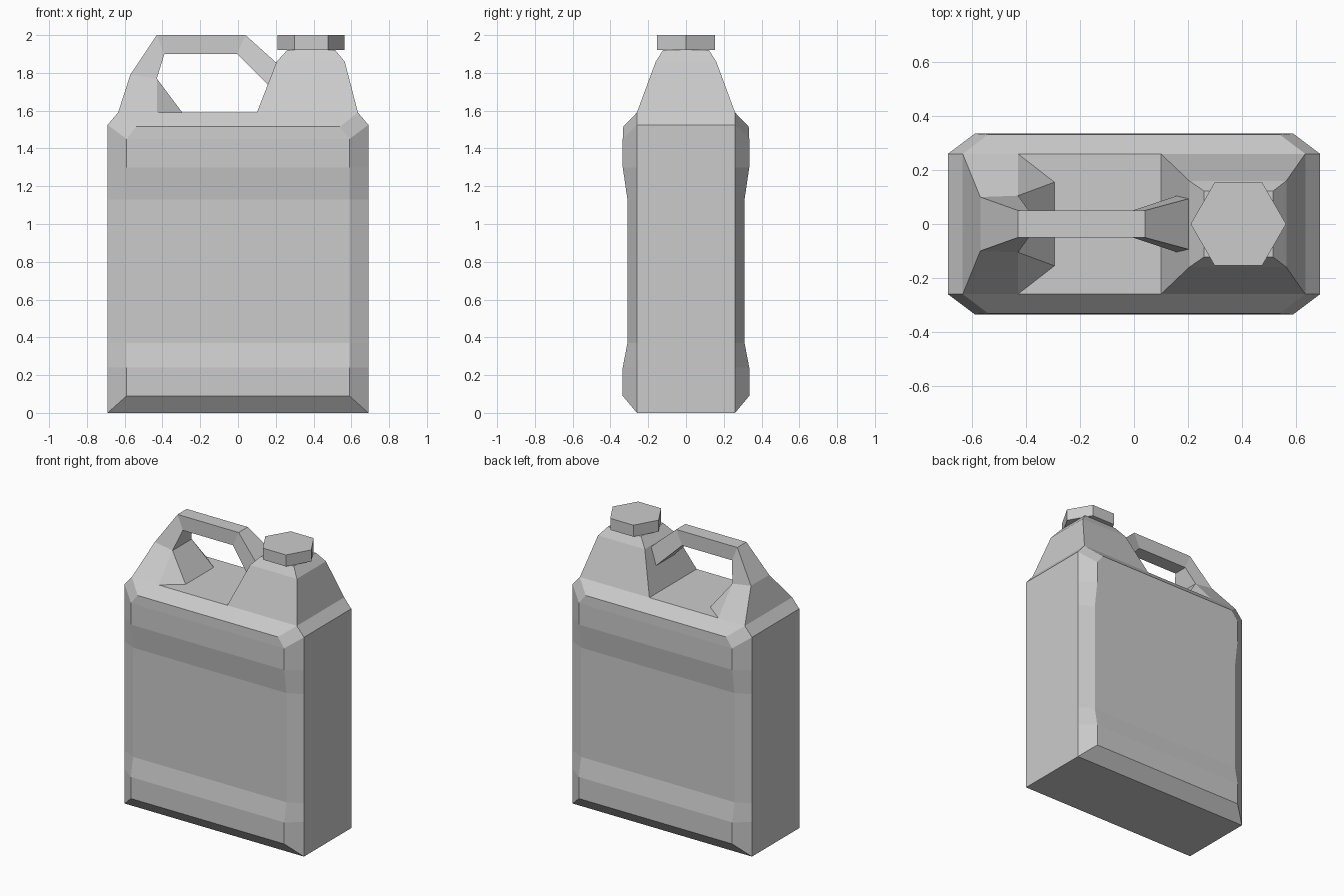
import bpy
import bmesh
from math import cos, sin, pi

if "Cube" in bpy.data.objects:
    bpy.data.objects.remove(bpy.data.objects["Cube"], do_unlink=True)

GREY = (0.6, 0.6, 0.6, 1.0)
plastic = bpy.data.materials.new("grey_plastic")
plastic.use_nodes = True
plastic.diffuse_color = GREY
plastic.node_tree.nodes["Principled BSDF"].inputs["Base Color"].default_value = GREY


def loft(name, rings, start_faces=(), end_faces=()):
    """Join equal rings of points with quads, then close the ends with the given faces."""
    bm = bmesh.new()
    rows = [[bm.verts.new(p) for p in ring] for ring in rings]
    n = len(rows[0])
    for a, b in zip(rows, rows[1:]):
        for i in range(n):
            j = (i + 1) % n
            bm.faces.new((a[i], a[j], b[j], b[i]))
    for row, faces in ((rows[0], start_faces), (rows[-1], end_faces)):
        for face in faces:
            bm.faces.new([row[i] for i in face])
    # merge collapsed points so that triangles stay clean
    bmesh.ops.remove_doubles(bm, verts=bm.verts, dist=0.0001)
    bmesh.ops.recalc_face_normals(bm, faces=bm.faces)
    mesh = bpy.data.meshes.new(name)
    bm.to_mesh(mesh)
    bm.free()
    mesh.materials.append(plastic)
    obj = bpy.data.objects.new(name, mesh)
    bpy.context.collection.objects.link(obj)
    return obj


def rectangle(x0, x1, y, z0, z1=None):
    z1 = z0 if z1 is None else z1
    return [(x0, -y, z0), (x1, -y, z1), (x1, y, z1), (x0, y, z0)]


# Body: straight narrow sides, front and back panels with raised bands
def body_ring(side_x, side_z, panel_x, panel_y, panel_z):
    s, p = 0.26, panel_y
    return [(side_x, -s, side_z), (side_x, s, side_z),
            (panel_x, p, panel_z), (-panel_x, p, panel_z),
            (-side_x, s, side_z), (-side_x, -s, side_z),
            (-panel_x, -p, panel_z), (panel_x, -p, panel_z)]


profile = [(0.69, 0, 0.59, 0.335, 0.09),
           (0.69, 0.24, 0.59, 0.335, 0.24),
           (0.69, 0.37, 0.59, 0.31, 0.37),
           (0.69, 1.13, 0.59, 0.31, 1.13),
           (0.69, 1.30, 0.59, 0.335, 1.30),
           (0.69, 1.525, 0.59, 0.335, 1.45),
           (0.635, 1.59, 0.54, 0.332, 1.515)]
ends = [(0, 1, 4, 5), (1, 2, 3, 4), (5, 6, 7, 0)]
loft("body", [body_ring(*row) for row in profile], ends, ends)

# Neck: tapered spout with a steeper shoulder
quad = [(0, 1, 2, 3)]
loft("neck", [rectangle(0.10, 0.635, 0.26, 1.59),
              rectangle(0.205, 0.565, 0.16, 1.86),
              rectangle(0.26, 0.515, 0.122, 1.92)], end_faces=quad)

# Cap: six-sided prism
hexagon = [(0.387 + 0.177 * cos(i * pi / 3), 0.177 * sin(i * pi / 3)) for i in range(6)]
loft("cap", [[(x, y, z) for x, y in hexagon] for z in (1.92, 2.0)],
     [range(6)], [range(6)])


# Handle: wide foot on the body, thin grip, flared end on the neck
def handle_ring(outer, middle, inner):
    half = [outer, middle, inner]
    return [(x, -y, z) for x, y, z in half] + [(x, y, z) for x, y, z in reversed(half)]


foot = handle_ring((-0.635, 0.26, 1.59), (-0.43, 0.26, 1.59), (-0.295, 0.155, 1.59))
knee_inner = (-0.43, 0.105, 1.77)
knee = handle_ring((-0.57, 0.10, 1.79), knee_inner, knee_inner)


def bar_ring(x0, y0, z0, x1, y1, z1):
    return handle_ring((x0, y0, z0), (x1, y1, z1), (x1, y1, z1))


loft("handle", [foot, knee,
                bar_ring(-0.43, 0.05, 2.0, -0.39, 0.05, 1.90),
                bar_ring(0.04, 0.05, 2.0, -0.005, 0.05, 1.90),
                bar_ring(0.207, 0.095, 1.85, 0.16, 0.105, 1.735)])
